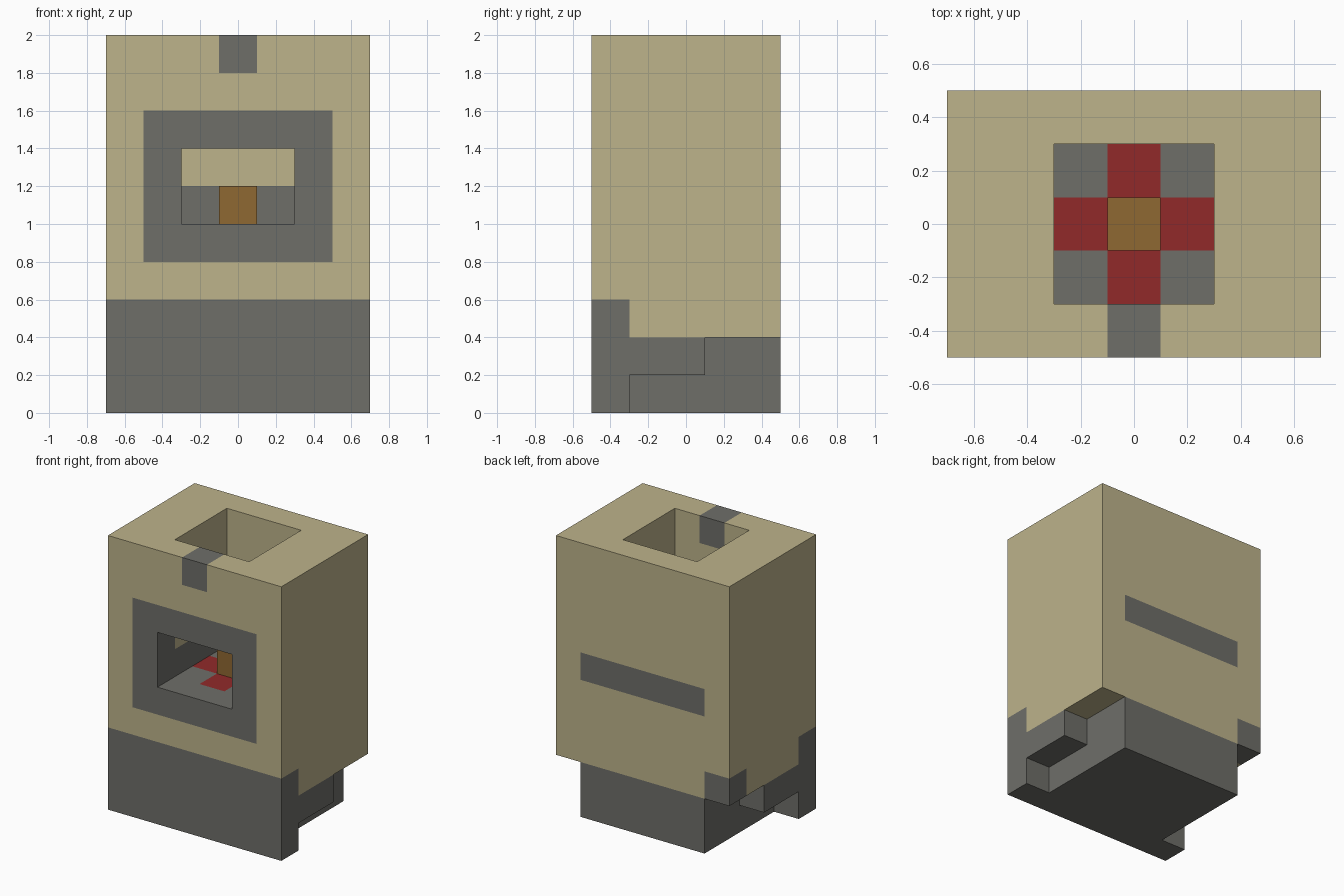
import bpy
import bmesh
from mathutils import Vector

cube = bpy.data.objects.get("Cube")
if cube:
    bpy.data.objects.remove(cube, do_unlink=True)

STEP = 0.2                       # edge of one building block
COUNT = (7, 5, 10)               # blocks along x, y and z
ORIGIN = Vector((-0.7, -0.5, 0))


def material(name, colour):
    mat = bpy.data.materials.new(name)
    mat.use_nodes = True
    mat.diffuse_color = (*colour, 1)
    mat.node_tree.nodes["Principled BSDF"].inputs["Base Color"].default_value = (*colour, 1)
    return mat


sandstone = material("sandstone", (0.509, 0.451, 0.258))
stone = material("grey stone", (0.156, 0.156, 0.141))
red = material("ember red", (0.283, 0.023, 0.023))
wood = material("wood brown", (0.275, 0.138, 0.032))

blocks = {}                      # block position -> part name
part_material = {}


def fill(part, mat, low, high):
    """Give every block between two corners to a part; no part empties them."""
    a, b = ([round((c - o) / STEP) for c, o in zip(p, ORIGIN)] for p in (low, high))
    for x in range(a[0], b[0]):
        for y in range(a[1], b[1]):
            for z in range(a[2], b[2]):
                if part:
                    blocks[x, y, z] = part
                    part_material[part] = mat
                else:
                    blocks.pop((x, y, z), None)


def carve(low, high):
    fill(None, None, low, high)


# Main tower and stone base
fill("tower_walls", sandstone, (-0.7, -0.5, 0.4), (0.7, 0.5, 2))
fill("base", stone, (-0.7, -0.5, 0), (0.7, 0.5, 0.4))
fill("base", stone, (-0.7, -0.5, 0), (0.7, -0.3, 0.6))

# Stepped recess under both sides
for x in (-0.7, 0.5):
    carve((x, -0.3, 0), (x + STEP, 0.5, 0.2))
    carve((x, 0.1, 0.2), (x + STEP, 0.5, 0.4))
fill("corner_stone", stone, (-0.7, 0.3, 0.4), (-0.5, 0.5, 0.6))

# Hearth band, front surround and chimney notch stone
fill("hearth_band", stone, (-0.5, -0.3, 1), (0.5, 0.5, 1.2))
fill("hearth_floor", stone, (-0.3, -0.3, 0.8), (0.3, 0.3, 1))
fill("front_surround", stone, (-0.5, -0.5, 0.8), (0.5, -0.3, 1.6))
fill("rim_stone", stone, (-0.1, -0.5, 1.8), (0.1, -0.3, 2))

# Red cross on the hearth floor
fill("floor_cross", red, (-0.3, -0.1, 0.8), (0.3, 0.1, 1))
fill("floor_cross", red, (-0.1, -0.3, 0.8), (0.1, 0.3, 1))

# Chimney shaft, front opening and centre post
carve((-0.3, -0.3, 1), (0.3, 0.3, 2))
carve((-0.3, -0.5, 1), (0.3, -0.3, 1.4))
fill("centre_post", wood, (-0.1, -0.1, 1), (0.1, 0.1, 1.2))


def build(part):
    """Skin a part with only the faces that are open to the air."""
    bm = bmesh.new()
    for cell in [c for c, name in blocks.items() if name == part]:
        centre = ORIGIN + (Vector(cell) + Vector((0.5, 0.5, 0.5))) * STEP
        for axis in range(3):
            for sign in (-1, 1):
                normal = Vector((0, 0, 0))
                normal[axis] = sign
                if tuple(int(c + n) for c, n in zip(cell, normal)) in blocks:
                    continue
                u = Vector((0, 0, 0))
                u[(axis + 1) % 3] = 1
                v = normal.cross(u)
                corners = ((-1, -1), (1, -1), (1, 1), (-1, 1))
                bm.faces.new([bm.verts.new(centre + (normal + u * i + v * j) * STEP / 2)
                              for i, j in corners])
    bmesh.ops.remove_doubles(bm, verts=bm.verts[:], dist=0.001)
    mesh = bpy.data.meshes.new(part)
    bm.to_mesh(mesh)
    bm.free()
    mesh.materials.append(part_material[part])
    bpy.context.collection.objects.link(bpy.data.objects.new(part, mesh))


for part in part_material:
    build(part)
